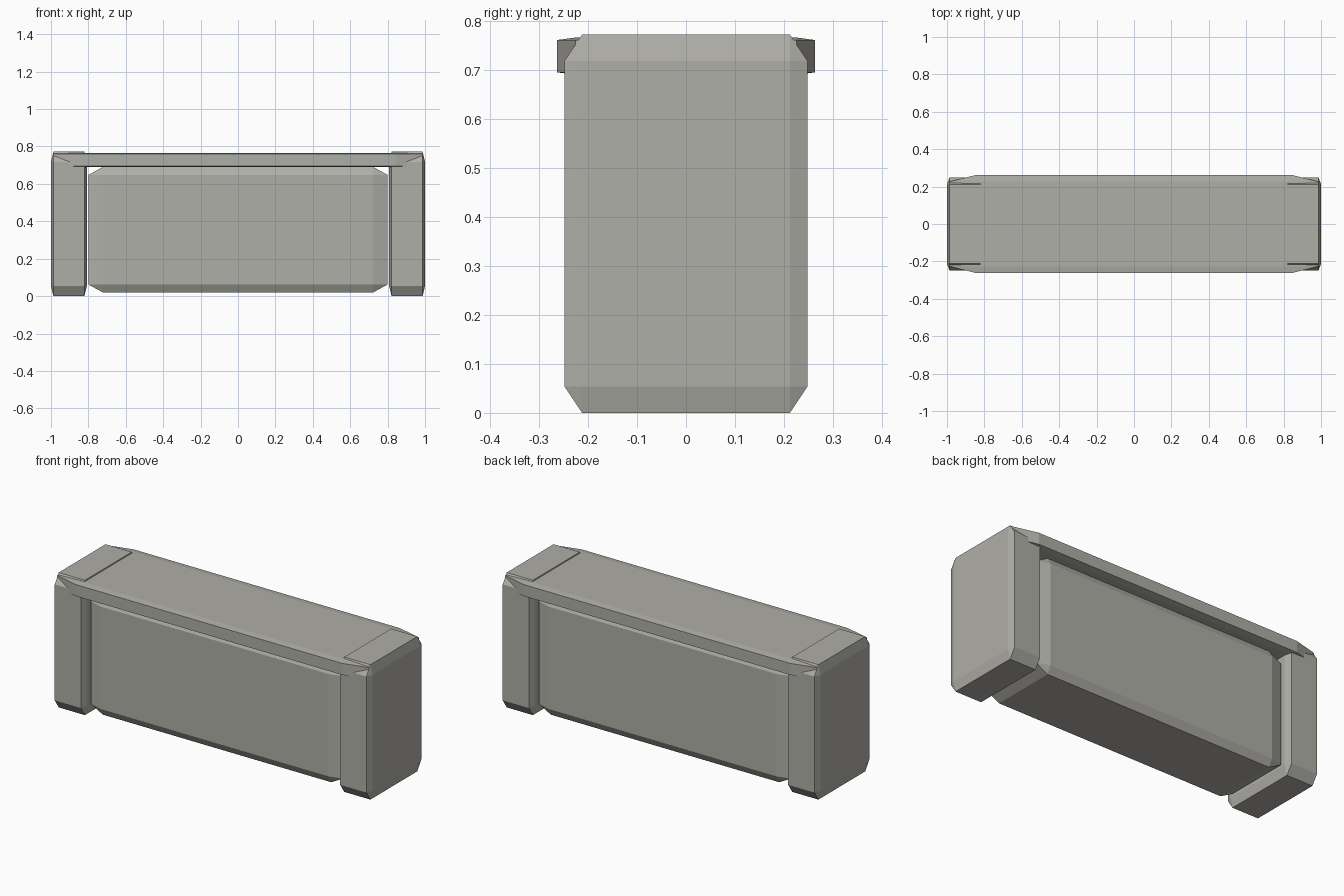
import bpy
import bmesh
from math import copysign

if "Cube" in bpy.data.objects:
    bpy.data.objects.remove(bpy.data.objects["Cube"], do_unlink=True)

stone = bpy.data.materials.new("warm grey stone")
stone.use_nodes = True
colour = (0.43, 0.425, 0.39, 1)
stone.diffuse_color = colour
stone.node_tree.nodes["Principled BSDF"].inputs["Base Color"].default_value = colour


def chamfered_block(name, centre, half, chamfer):
    """Box with its own flat chamfer width along each axis."""
    bm = bmesh.new()
    bmesh.ops.create_cube(bm, size=2)
    bmesh.ops.bevel(bm, geom=bm.edges[:], offset=0.25, segments=1,
                    affect='EDGES', profile=0.5)
    for v in bm.verts:
        for i in range(3):
            reach = half[i] if abs(v.co[i]) > 0.9 else half[i] - chamfer[i]
            v.co[i] = copysign(reach, v.co[i])
    bmesh.ops.recalc_face_normals(bm, faces=bm.faces[:])
    mesh = bpy.data.meshes.new(name)
    bm.to_mesh(mesh)
    bm.free()
    mesh.materials.append(stone)
    obj = bpy.data.objects.new(name, mesh)
    obj.location = centre
    bpy.context.collection.objects.link(obj)
    return obj


# End posts
for side, name in ((1, "left_post"), (-1, "right_post")):
    chamfered_block(name, (side * 0.904, 0, 0.386),
                    (0.096, 0.248, 0.386), (0.013, 0.036, 0.054))

# Recessed wall between the posts
chamfered_block("wall_panel", (0, 0, 0.355),
                (0.8, 0.212, 0.335), (0.077, 0.023, 0.042))

# Overhanging cap running into the posts
chamfered_block("top_cap", (0, 0, 0.728),
                (0.987, 0.263, 0.038), (0.145, 0.037, 0.005))
